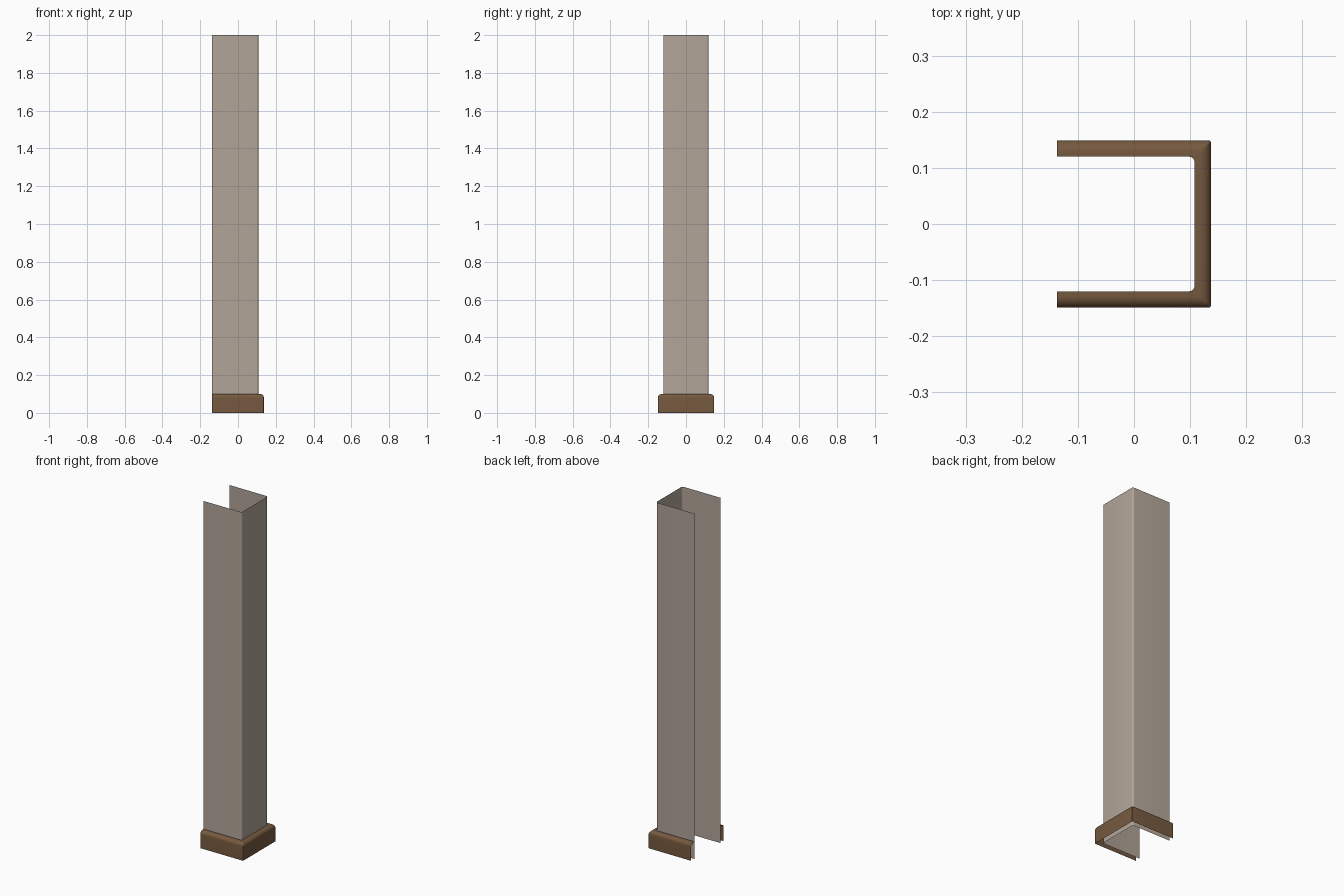
import bpy, bmesh, math

if "Cube" in bpy.data.objects:
    bpy.data.objects.remove(bpy.data.objects["Cube"])

BACK_X = -0.137          # open end of the U
WALL_X, WALL_Y = 0.108, 0.12


def u_path(x, y, radius, steps=6):
    """U-shaped plan line, open towards -x, with rounded corners."""
    pts = [(BACK_X, -y)]
    for cy, start in ((-(y - radius), -90), (y - radius, 0)):
        for i in range(steps + 1):
            a = math.radians(start + 90 * i / steps)
            pts.append((x - radius + radius * math.cos(a), cy + radius * math.sin(a)))
    pts.append((BACK_X, y))
    return pts


def loft(name, rings, color):
    """Skin open plan lines given as (outward offset, height, corner radius)."""
    bm = bmesh.new()
    rows = [[bm.verts.new((px, py, z)) for px, py in u_path(WALL_X + off, WALL_Y + off, r)]
            for off, z, r in rings]
    for low, high in zip(rows, rows[1:]):
        for i in range(len(low) - 1):
            bm.faces.new((low[i], low[i + 1], high[i + 1], high[i]))
    mesh = bpy.data.meshes.new(name)
    bm.to_mesh(mesh)
    bm.free()
    obj = bpy.data.objects.new(name, mesh)
    bpy.context.collection.objects.link(obj)
    mat = bpy.data.materials.new(name + "_paint")
    mat.diffuse_color = (*color, 1)
    mat.use_nodes = True
    mat.node_tree.nodes["Principled BSDF"].inputs["Base Color"].default_value = mat.diffuse_color
    mesh.materials.append(mat)
    bpy.ops.object.select_all(action='DESELECT')
    obj.select_set(True)
    bpy.context.view_layer.objects.active = obj
    bpy.ops.object.shade_smooth_by_angle(angle=math.radians(35))
    return obj


# Thin three-sided column cladding, open at the back
loft("column_cladding", [(0, 0, 0.01), (0, 2, 0.01)], (0.45, 0.38, 0.32))

# Hollow skirting: upright face, rounded shoulder, flat top meeting the cladding
OUT, TOP, ROUND = 0.029, 0.1, 0.02
profile = [(OUT, 0, 0.004)]
for i in range(9):
    a = math.radians(90 * i / 8)
    off = OUT - ROUND + ROUND * math.cos(a)
    profile.append((off, TOP - ROUND + ROUND * math.sin(a), 0.01 - 0.006 * off / OUT))
profile.append((0, TOP, 0.01))
loft("skirting", profile, (0.18, 0.1, 0.05))
